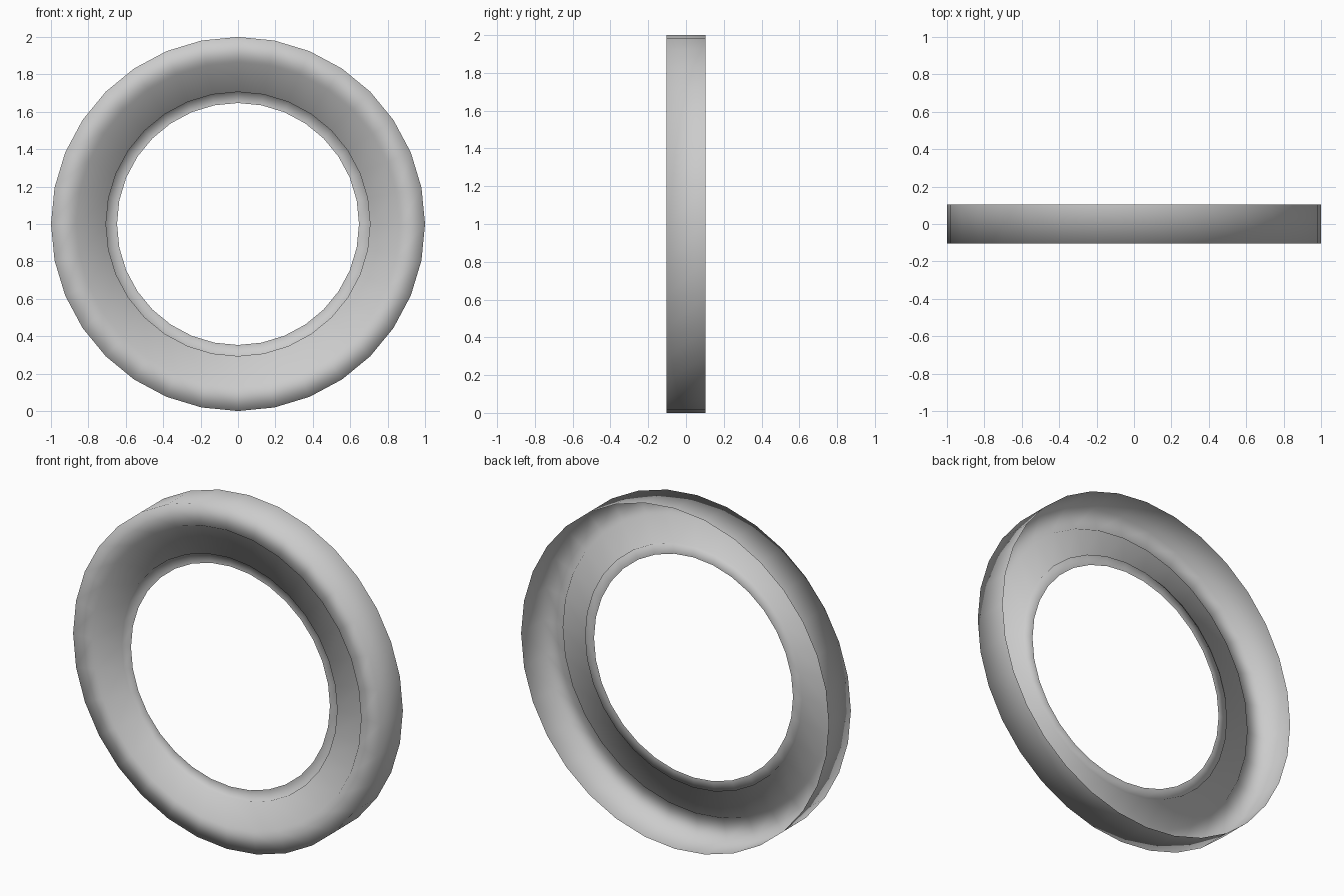
import bpy, bmesh, math

if "Cube" in bpy.data.objects:
    bpy.data.objects.remove(bpy.data.objects["Cube"])

SEGMENTS = 32
# Cross-section as (radius, y): open back rim, outer wall, front rim,
# shallow step, front face, second step, inner lip
PROFILE = [(1.0, 0.103), (1.0, -0.103), (0.873, -0.103), (0.863, -0.087),
           (0.706, -0.087), (0.706, -0.07), (0.647, -0.07)]


def lathe(name, profile, segments, centre_z):
    """Spin an open profile around the y axis into a smooth ring."""
    bm = bmesh.new()
    rings = []
    for r, y in profile:
        rings.append([bm.verts.new((r * math.sin(2 * math.pi * i / segments), y,
                                    centre_z + r * math.cos(2 * math.pi * i / segments)))
                      for i in range(segments)])
    for a, b in zip(rings, rings[1:]):
        for i in range(segments):
            j = (i + 1) % segments
            face = bm.faces.new((a[i], b[i], b[j], a[j]))
            face.smooth = True
    # Make the outer wall face outwards
    bm.normal_update()
    bm.faces.ensure_lookup_table()
    wall = bm.faces[0]
    c = wall.calc_center_median()
    if wall.normal.x * c.x + wall.normal.z * (c.z - centre_z) < 0:
        bmesh.ops.reverse_faces(bm, faces=bm.faces[:])
    mesh = bpy.data.meshes.new(name)
    bm.to_mesh(mesh)
    bm.free()
    obj = bpy.data.objects.new(name, mesh)
    bpy.context.collection.objects.link(obj)
    return obj


# Hollow ring, open at the back
lathe("ring_bezel", PROFILE, SEGMENTS, 1.0)
